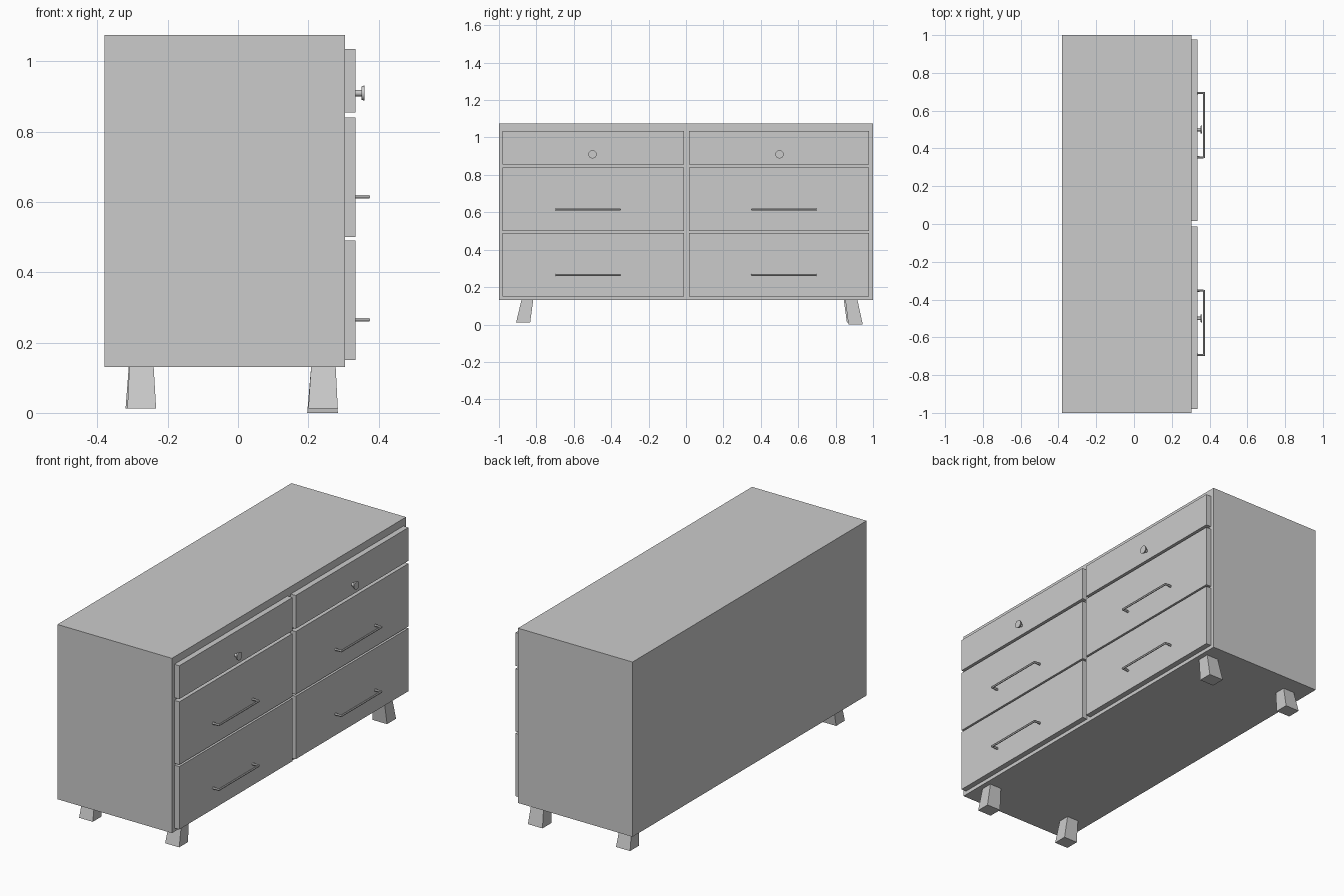
import bpy, bmesh, math
from mathutils import Matrix

if "Cube" in bpy.data.objects:
    bpy.data.objects.remove(bpy.data.objects["Cube"])


def add_mesh(name, bm):
    bmesh.ops.recalc_face_normals(bm, faces=bm.faces)
    me = bpy.data.meshes.new(name)
    bm.to_mesh(me)
    bm.free()
    ob = bpy.data.objects.new(name, me)
    bpy.context.collection.objects.link(ob)
    return ob


def frustum(name, bottom, top):
    """Box between two rectangles, each (x0, x1, y0, y1, z)."""
    bm = bmesh.new()
    rings = []
    for x0, x1, y0, y1, z in (bottom, top):
        rings.append([bm.verts.new(p) for p in
                      ((x0, y0, z), (x1, y0, z), (x1, y1, z), (x0, y1, z))])
    lo, hi = rings
    bm.faces.new(lo[::-1])
    bm.faces.new(hi)
    for i in range(4):
        j = (i + 1) % 4
        bm.faces.new((lo[i], lo[j], hi[j], hi[i]))
    return add_mesh(name, bm)


def box(name, x0, x1, y0, y1, z0, z1):
    return frustum(name, (x0, x1, y0, y1, z0), (x0, x1, y0, y1, z1))


def knob(name, y, z):
    """Stem and disc turned around the x axis."""
    bm = bmesh.new()
    for x0, x1, r0, r1 in ((0.33, 0.353, 0.009, 0.009), (0.351, 0.36, 0.019, 0.022)):
        bmesh.ops.create_cone(
            bm, cap_ends=True, segments=16, radius1=r0, radius2=r1, depth=x1 - x0,
            matrix=Matrix.Translation(((x0 + x1) / 2, y, z)) @ Matrix.Rotation(math.pi / 2, 4, 'Y'))
    ob = add_mesh(name, bm)
    bpy.ops.object.select_all(action='DESELECT')
    ob.select_set(True)
    bpy.context.view_layer.objects.active = ob
    bpy.ops.object.shade_smooth_by_angle()


def handle(name, y, z):
    """Bar pull bent from a thin round rod."""
    half, r = 0.17, 0.0065
    cu = bpy.data.curves.new(name, 'CURVE')
    cu.dimensions = '3D'
    cu.bevel_depth = r
    cu.bevel_resolution = 1
    cu.use_fill_caps = True
    path = ((0.33, -half), (0.371, -half), (0.371, half), (0.33, half))
    sp = cu.splines.new('POLY')
    sp.points.add(len(path) - 1)
    for p, (px, py) in zip(sp.points, path):
        p.co = (px, y + py, z, 1)
    sp.use_smooth = False
    ob = bpy.data.objects.new(name, cu)
    bpy.context.collection.objects.link(ob)
    bpy.ops.object.select_all(action='DESELECT')
    ob.select_set(True)
    bpy.context.view_layer.objects.active = ob
    bpy.ops.object.convert(target='MESH')


# Cabinet carcass
box("cabinet_body", -0.38, 0.305, -1, 1, 0.13, 1.075)

# Two columns of three drawers with their pulls
for side, y0, y1, s in (("left", -0.98, -0.012, -1), ("right", 0.015, 0.978, 1)):
    for row, z0, z1 in (("lower", 0.15, 0.49), ("middle", 0.50, 0.84), ("upper", 0.855, 1.035)):
        box(f"{side}_{row}_drawer", 0.305, 0.335, y0, y1, z0, z1)
    knob(f"{side}_knob", s * 0.5, 0.91)
    for row, z in (("lower", 0.265), ("middle", 0.615)):
        handle(f"{side}_{row}_handle", s * 0.523, z)

# Splayed legs, wider at the foot
for name, bx, tx, by, ty, z in (
        ("front_left_leg", (0.2, 0.284), (0.208, 0.278), (-0.908, -0.833), (-0.88, -0.817), 0.012),
        ("back_left_leg", (-0.315, -0.233), (-0.309, -0.24), (-0.908, -0.833), (-0.88, -0.817), 0.012),
        ("front_right_leg", (0.197, 0.284), (0.208, 0.278), (0.868, 0.945), (0.852, 0.917), 0.0),
        ("back_right_leg", (-0.32, -0.236), (-0.311, -0.243), (0.86, 0.935), (0.844, 0.907), 0.012)):
    frustum(name, (*bx, *by, z), (*tx, *ty, 0.13))
